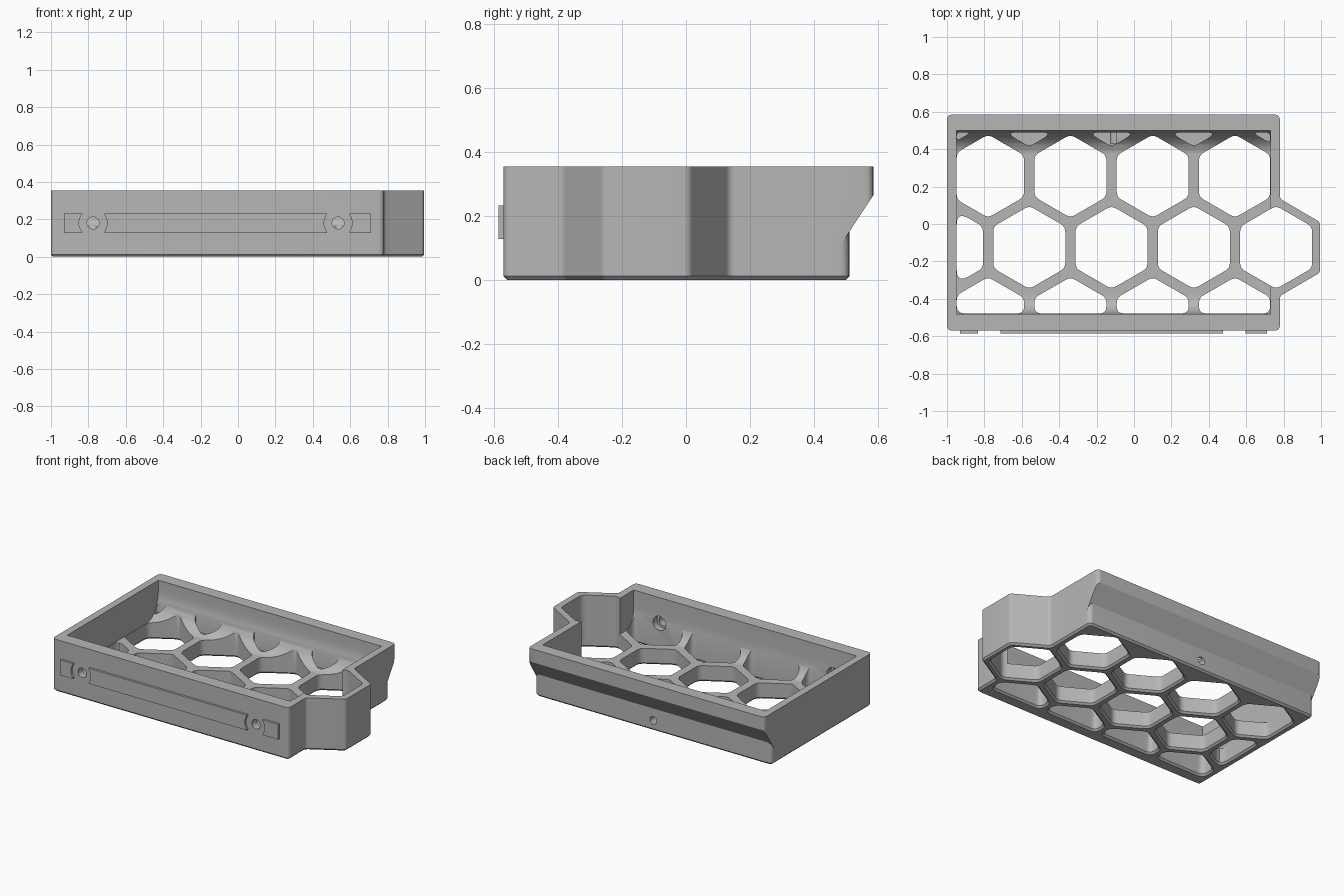
import bpy, bmesh, math
from mathutils import Vector

if "Cube" in bpy.data.objects:
    bpy.data.objects.remove(bpy.data.objects["Cube"])

grey = bpy.data.materials.new("light_grey")
grey.use_nodes = True
grey.diffuse_color = (0.47, 0.47, 0.47, 1)
grey.node_tree.nodes["Principled BSDF"].inputs["Base Color"].default_value = (0.47, 0.47, 0.47, 1)

HEIGHT, FLOOR = 0.355, 0.11
LEFT, RIGHT, FRONT, BACK = -0.95, 0.73, -0.48, 0.50    # inner wall faces
PITCH, APOTHEM = 0.44, 0.1925
HEX_R = APOTHEM / math.cos(math.pi / 6)


def rounded(points, radius, steps=5):
    """Round every corner of a polygon with a tangent curve."""
    pts = [Vector(p) for p in points]
    out = []
    for i, p in enumerate(pts):
        a, b = pts[i - 1] - p, pts[(i + 1) % len(pts)] - p
        half = a.angle(b) / 2
        cut = min(radius / math.tan(half), a.length * 0.45, b.length * 0.45)
        s, e = p + a.normalized() * cut, p + b.normalized() * cut
        for k in range(steps + 1):
            t = k / steps
            out.append(s * (1 - t) ** 2 + p * 2 * t * (1 - t) + e * t * t)
    return out


def offset(points, d):
    """Move a counter-clockwise outline outward by d."""
    out = []
    for i, p in enumerate(points):
        t = (points[(i + 1) % len(points)] - points[i - 1]).normalized()
        out.append(p + Vector((t.y, -t.x)) * d)
    return out


def loft(bm, outline, levels):
    """Stack (z, outward offset) copies of an outline into a closed solid."""
    rings = [[bm.verts.new((p.x, p.y, z)) for p in offset(outline, d)] for z, d in levels]
    n = len(outline)
    for lo, hi in zip(rings, rings[1:]):
        for i in range(n):
            j = (i + 1) % n
            bm.faces.new((lo[i], lo[j], hi[j], hi[i]))
    bm.faces.new(rings[0][::-1])
    bm.faces.new(rings[-1])


def extrude_x(bm, profile, x0, x1):
    """Sweep a (y, z) profile along x."""
    a, b = ([bm.verts.new((x, y, z)) for y, z in profile] for x in (x0, x1))
    n = len(a)
    for i in range(n):
        j = (i + 1) % n
        bm.faces.new((a[i], a[j], b[j], b[i]))
    bm.faces.new(a[::-1])
    bm.faces.new(b)


def cylinder_y(bm, x, z, r, y0, y1):
    ring = [(r * math.cos(k * math.tau / 32), r * math.sin(k * math.tau / 32)) for k in range(32)]
    a, b = ([bm.verts.new((x + u, y, z + v)) for u, v in ring] for y in (y0, y1))
    for i in range(32):
        j = (i + 1) % 32
        bm.faces.new((a[i], a[j], b[j], b[i]))
    bm.faces.new(a[::-1])
    bm.faces.new(b)


def make(name, bm):
    bmesh.ops.recalc_face_normals(bm, faces=bm.faces)
    mesh = bpy.data.meshes.new(name)
    bm.to_mesh(mesh)
    bm.free()
    mesh.materials.append(grey)
    ob = bpy.data.objects.new(name, mesh)
    bpy.context.collection.objects.link(ob)
    return ob


def boolean(ob, other, operation="DIFFERENCE"):
    """Apply a boolean and delete the helper."""
    mod = ob.modifiers.new("cut", "BOOLEAN")
    mod.object, mod.operation, mod.solver = other, operation, "EXACT"
    bpy.context.view_layer.objects.active = ob
    bpy.ops.object.modifier_apply(modifier=mod.name)
    bpy.data.objects.remove(other)


def clip(points, axis, limit, sign):
    """Keep the part of a convex polygon where sign * coordinate < sign * limit."""
    out = []
    for i, p in enumerate(points):
        q = points[(i + 1) % len(points)]
        dp, dq = sign * (p[axis] - limit), sign * (q[axis] - limit)
        if dp <= 0:
            out.append(p)
        if dp * dq < 0:
            out.append(p.lerp(q, dp / (dp - dq)))
    return out


def hexagon(x, y):
    return [Vector((x + HEX_R * math.sin(-k * math.pi / 3), y + HEX_R * math.cos(k * math.pi / 3)))
            for k in range(6)]


def tray_outline(back):
    return rounded([(-1, -0.57), (0.78, -0.57), (0.78, -0.385), (0.995, -0.26),
                    (0.995, 0.01), (0.78, 0.135), (0.78, back), (-1, back)], 0.03)


# Outer shell: lower body plus the overhanging back lip
bm = bmesh.new()
loft(bm, tray_outline(0.51), [(0, -0.012), (0.012, 0), (HEIGHT, 0)])
tray = make("tray", bm)
bm = bmesh.new()
loft(bm, rounded([(-1, 0.3), (0.78, 0.3), (0.78, 0.585), (-1, 0.585)], 0.03),
     [(0.02, 0), (HEIGHT, 0)])
lip = make("back_lip", bm)
bm = bmesh.new()
extrude_x(bm, [(0.2, -0.32), (0.585, 0.265), (0.7, 0.265), (0.7, -0.32)], -1.2, 1.2)
boolean(lip, make("slope_cutter", bm))
boolean(tray, lip, "UNION")

# Main cavity with curved transitions to the front and back walls
arc = [k * math.pi / 16 for k in range(9)]
profile = [(FRONT, 0.5)]
profile += [(FRONT + 0.1 * (1 - math.cos(a)), FLOOR + 0.12 * (1 - math.sin(a))) for a in arc]
profile += [(BACK - 0.12 * (1 - math.sin(a)), FLOOR + 0.18 * (1 - math.cos(a))) for a in arc]
profile += [(BACK, 0.5)]
bm = bmesh.new()
extrude_x(bm, profile, LEFT, RIGHT)
boolean(tray, make("cavity_cutter", bm))

# Honeycomb openings; the last row makes blind pockets under the back wall
bm = bmesh.new()
for row in range(4):
    y = -0.506 + row * PITCH * math.cos(math.pi / 6)
    for col in range(5):
        x = -0.78 + col * PITCH - (row % 2) * PITCH / 2
        shape = hexagon(x, y)
        full_height = row == 1 and col == 4
        if not full_height:
            for axis, limit, sign in ((0, LEFT + 0.002, -1), (0, RIGHT - 0.002, 1),
                                      (1, FRONT + 0.002, -1), (1, BACK - 0.01, 1)):
                shape = clip(shape, axis, limit, sign)
        if len(shape) < 3:
            continue
        levels = [(0.09, 0), (0.5, 0)] if row == 3 else [(-0.01, 0.022), (0.012, 0), (0.5, 0)]
        loft(bm, rounded(shape, 0.05), levels)
boolean(tray, make("honeycomb_cutter", bm))

# Screw holes with inner counterbores, and the hole in the back
SCREWS, SCREW_Z = (-0.775, 0.535), 0.18
bm = bmesh.new()
for x in SCREWS:
    cylinder_y(bm, x, SCREW_Z, 0.032, -0.65, -0.51)
cylinder_y(bm, -0.11, 0.07, 0.026, 0.43, 0.6)
boolean(tray, make("hole_cutter", bm))
bm = bmesh.new()
for x in SCREWS:
    cylinder_y(bm, x, SCREW_Z, 0.048, -0.52, -0.40)
boolean(tray, make("counterbore_cutter", bm))

# Raised front plates, hollowed around the screw holes
for name, x0, x1 in (("right_plate", -0.93, -0.835), ("long_plate", -0.715, 0.475),
                     ("left_plate", 0.595, 0.71)):
    bm = bmesh.new()
    extrude_x(bm, [(-0.585, 0.128), (-0.568, 0.128), (-0.568, 0.232), (-0.585, 0.232)], x0, x1)
    plate = make(name, bm)
    bm = bmesh.new()
    for x in SCREWS:
        cylinder_y(bm, x, SCREW_Z, 0.075, -0.65, -0.5)
    boolean(plate, make("plate_cutter", bm))

# Smooth shading on curved surfaces only
bpy.ops.object.select_all(action="DESELECT")
for name in ("tray", "right_plate", "long_plate", "left_plate"):
    bpy.data.objects[name].select_set(True)
bpy.context.view_layer.objects.active = bpy.data.objects["tray"]
bpy.ops.object.shade_smooth_by_angle(angle=math.radians(30))
